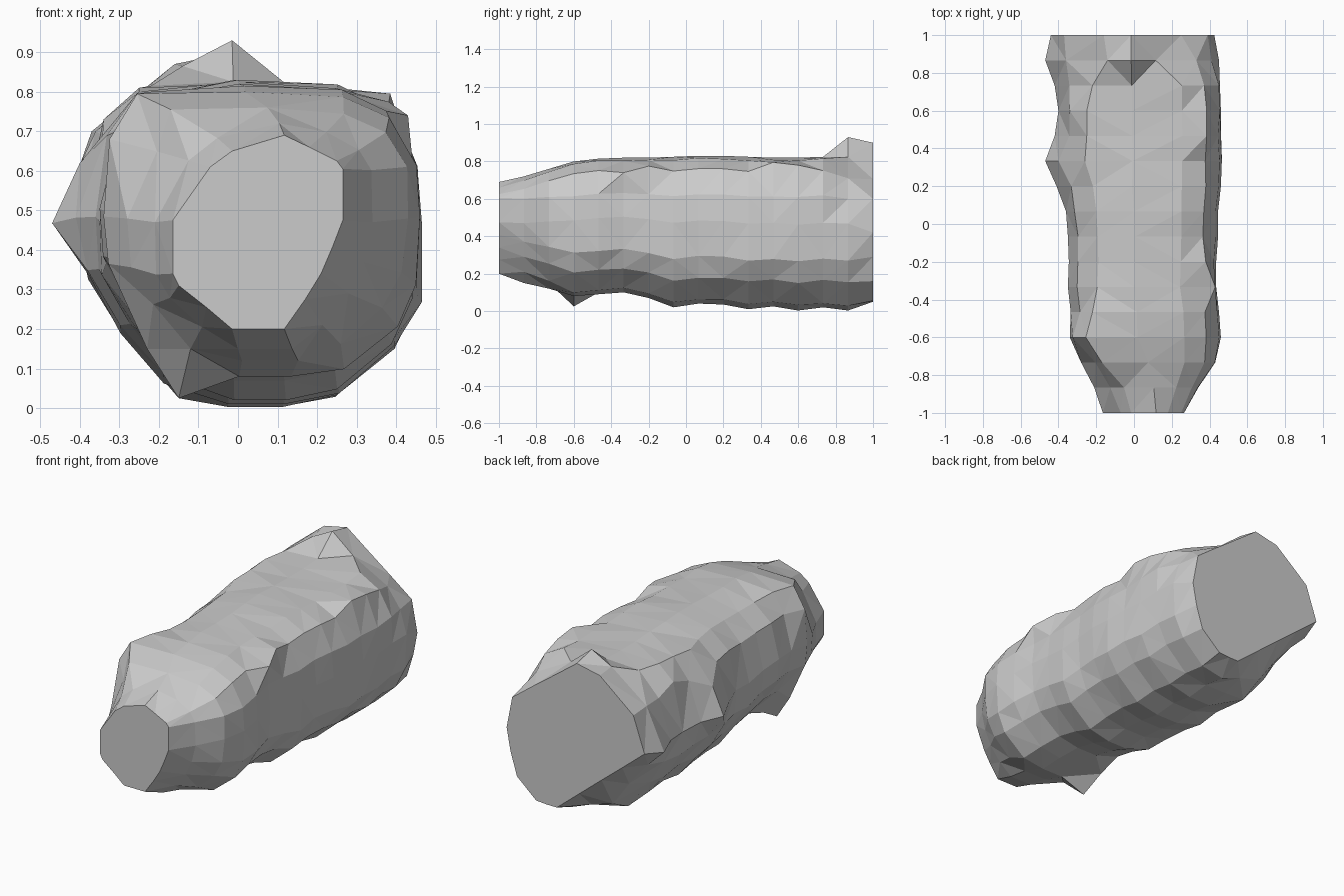
import bpy, bmesh, random

random.seed(4)

# Key cross-sections (x, z), 16 points each, starting at the left flank and going under
FRONT = [(-.165, .475), (-.165, .34), (-.15, .31), (-.08, .255), (-.015, .2), (.117, .2),
         (.17, .275), (.21, .34), (.24, .41), (.265, .475), (.265, .605), (.25, .625),
         (.18, .66), (.117, .69), (-.015, .65), (-.07, .61)]
MID = [(-.36, .475), (-.35, .34), (-.27, .2), (-.17, .07), (-.015, .02), (.117, .02),
       (.25, .045), (.385, .165), (.44, .28), (.445, .475), (.435, .62), (.365, .755),
       (.25, .815), (0, .83), (-.2, .79), (-.31, .69)]
BACK = [(-.44, .5), (-.3, .385), (-.17, .28), (-.03, .165), (.11, .05), (.17, .05),
        (.24, .055), (.36, .16), (.4, .29), (.425, .42), (.39, .6), (.25, .705),
        (.12, .8), (-.015, .9), (-.16, .87), (-.37, .7)]

# Extents at 14 evenly spaced stations between the two ends
LEFT = [-.21, -.28, -.34, -.335, -.35, -.345, -.35, -.36, -.41, -.47, -.42, -.4, -.42, -.47]
RIGHT = [.34, .43, .46, .45, .435, .435, .445, .445, .46, .465, .46, .46, .455, .45]
BOTTOM = [.15, .12, .08, .09, .1, .07, .02, .04, .035, .01, .025, .003, .02, .003]
TOP = [.72, .76, .8, .815, .82, .82, .825, .83, .83, .825, .82, .82, .825, .83]

# Single knobs: (station, profile point) -> (x, z)
KNOBS = {(2, 3): (-.12, .15), (3, 2): (-.23, .15), (3, 3): (-.15, .025), (4, 3): (-.16, .1),
         (3, 14): (-.255, .795), (3, 15): (-.325, .68), (2, 14): (-.17, .755),
         (4, 14): (-.22, .8), (5, 11): (.43, .74), (6, 11): (.38, .775),
         (10, 15): (-.4, .62), (10, 14): (-.26, .79), (11, 14): (-.25, .8),
         (12, 14): (-.25, .81), (13, 14): (-.22, .815), (12, 15): (-.34, .73),
         (11, 11): (.385, .795), (12, 11): (.385, .78), (12, 3): (-.18, .06), (13, 3): (-.15, .025),
         (14, 1): (-.37, .37), (14, 2): (-.25, .23), (14, 3): (-.15, .09), (14, 4): (-.015, .05),
         (14, 10): (.41, .6), (14, 11): (.33, .71), (14, 12): (.115, .825), (14, 13): (-.015, .93),
         (14, 14): (-.14, .865), (14, 15): (-.36, .7)}


def unit(profile):
    """Scale a profile into the -1..1 box."""
    xs, zs = zip(*profile)
    fit = lambda v, vs: 2 * (v - min(vs)) / (max(vs) - min(vs)) - 1
    return [(fit(x, xs), fit(z, zs)) for x, z in profile]


def section(i):
    """Cross-section of an inner station, easing from the front shape to the middle one."""
    w = {1: .6, 2: .25}.get(i, 0)
    l, r, b, t = (e[i - 1] for e in (LEFT, RIGHT, BOTTOM, TOP))
    pts = []
    for k, ((fx, fz), (mx, mz)) in enumerate(zip(unit(FRONT), unit(MID))):
        u, v = fx * w + mx * (1 - w), fz * w + mz * (1 - w)
        s = 1 if max(abs(u), abs(v)) > .99 else 1 + random.uniform(-.015, .015)
        left = l if k == 0 else max(l, -.39)      # only the flank point bulges fully
        x, z = (left + r) / 2 + u * s * (r - left) / 2, (b + t) / 2 + v * s * (t - b) / 2
        pts.append(KNOBS.get((i, k), (x, z)))
    return pts


# Lumpy log body lofted through all stations
bm = bmesh.new()
rings = []
for i in range(16):
    prof = FRONT if i == 0 else BACK if i == 15 else section(i)
    rings.append([bm.verts.new((x, -1 + i * 2 / 15, z)) for x, z in prof])
sides = []
for a, b in zip(rings, rings[1:]):
    for k in range(16):
        n = (k + 1) % 16
        sides.append(bm.faces.new((a[k], a[n], b[n], b[k])))
bmesh.ops.triangulate(bm, faces=sides)

# Flat cut ends
bm.faces.new(rings[0])
bm.faces.new(rings[-1])
bmesh.ops.recalc_face_normals(bm, faces=bm.faces)

mesh = bpy.data.meshes.new("log_body")
bm.to_mesh(mesh)
bm.free()
bpy.context.collection.objects.link(bpy.data.objects.new("log_body", mesh))
